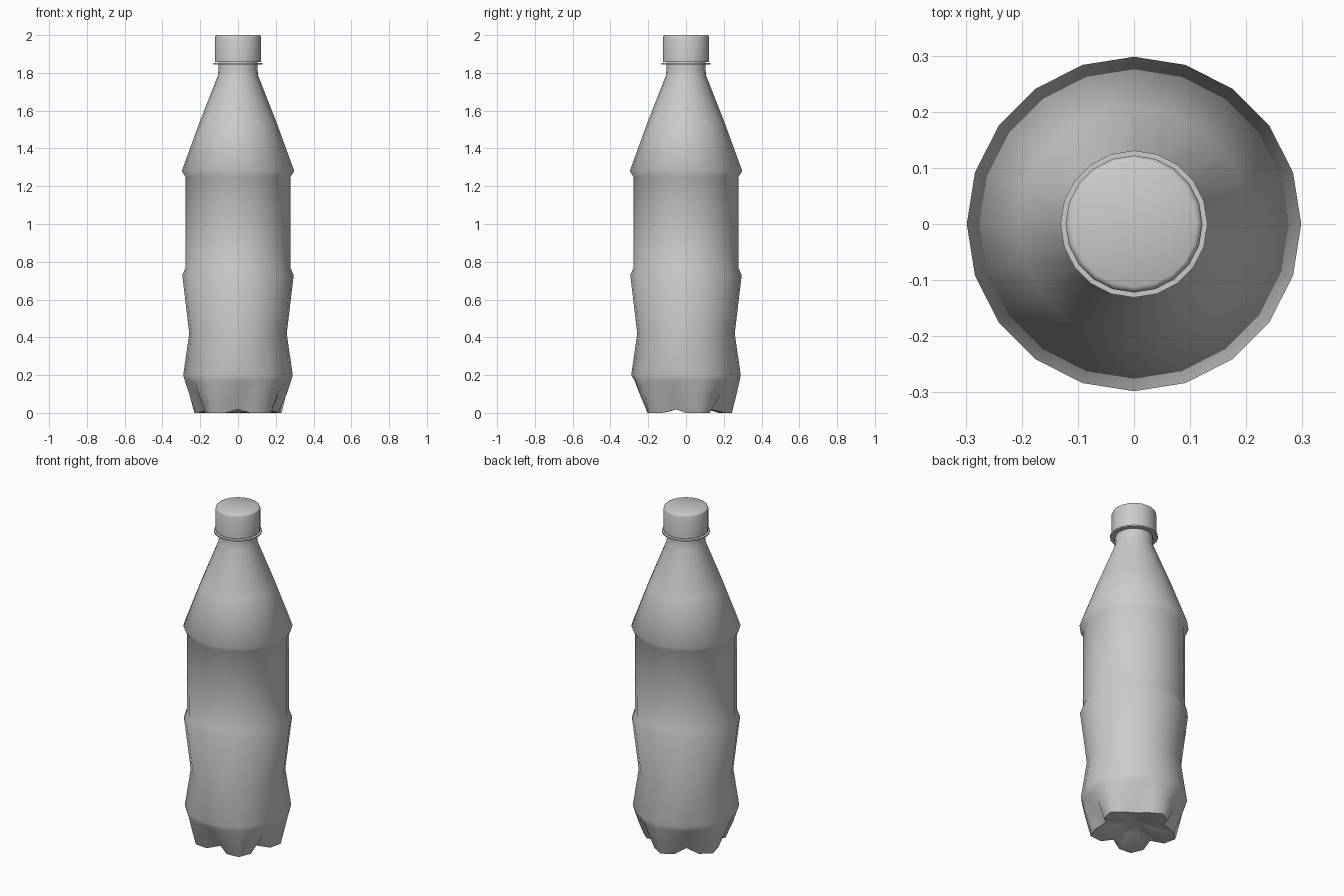
import bpy, bmesh
from math import cos, sin, pi, radians

if "Cube" in bpy.data.objects:
    bpy.data.objects.remove(bpy.data.objects["Cube"])

N = 20  # sides all round


def make_lathe(name, rings, angle, cap_bottom=None, cap_top=None):
    """Join rings into a skin; a ring is (r, z) or a function of the side index."""
    bm = bmesh.new()
    loops = []
    for ring in rings:
        loop = []
        for i in range(N):
            r, z = ring(i) if callable(ring) else ring
            a = pi / 2 + 2 * pi * i / N
            loop.append(bm.verts.new((r * cos(a), r * sin(a), z)))
        loops.append(loop)
    for a, b in zip(loops, loops[1:]):
        for i in range(N):
            j = (i + 1) % N
            bm.faces.new((a[i], a[j], b[j], b[i]))
    for loop, z in ((loops[0], cap_bottom), (loops[-1], cap_top)):
        if z is not None:
            c = bm.verts.new((0, 0, z))
            for i in range(N):
                bm.faces.new((loop[i], loop[(i + 1) % N], c))
    bmesh.ops.recalc_face_normals(bm, faces=bm.faces)
    me = bpy.data.meshes.new(name)
    bm.to_mesh(me)
    bm.free()
    ob = bpy.data.objects.new(name, me)
    bpy.context.collection.objects.link(ob)
    bpy.ops.object.select_all(action='DESELECT')
    bpy.context.view_layer.objects.active = ob
    ob.select_set(True)
    bpy.ops.object.shade_smooth_by_angle(angle=radians(angle))
    return ob


def petal(foot, side, valley):
    """Ring repeating five times: foot, side, valley, side."""
    return lambda i: (foot, side, valley, side)[i % 4]


# Bottle body: five-footed base, waist, label panel, shoulder cone and neck
base = [
    petal((0.075, 0.03), (0.075, 0.033), (0.07, 0.04)),
    petal((0.175, 0.0), (0.165, 0.005), (0.13, 0.03)),
    petal((0.243, 0.0), (0.214, 0.0), (0.165, 0.018)),
    petal((0.268, 0.10), (0.258, 0.10), (0.225, 0.10)),
    petal((0.284, 0.17), (0.281, 0.17), (0.272, 0.17)),
]
body = [
    (0.29, 0.20), (0.258, 0.42), (0.295, 0.73), (0.279, 0.765),
    (0.278, 0.95), (0.278, 1.25), (0.298, 1.28), (0.207, 1.53),
    (0.107, 1.785), (0.103, 1.82), (0.103, 1.92),
]
make_lathe("bottle_body", base + body, 65, cap_bottom=0.045, cap_top=1.92)

# Thin collar below the cap
make_lathe("neck_ring", [(0.10, 1.845), (0.131, 1.845), (0.131, 1.853), (0.10, 1.853)], 40)

# Screw cap with a softened top edge
make_lathe("cap", [(0.122, 1.858), (0.122, 1.988), (0.119, 1.996), (0.112, 2.0)], 65,
           cap_bottom=1.858, cap_top=2.0)
